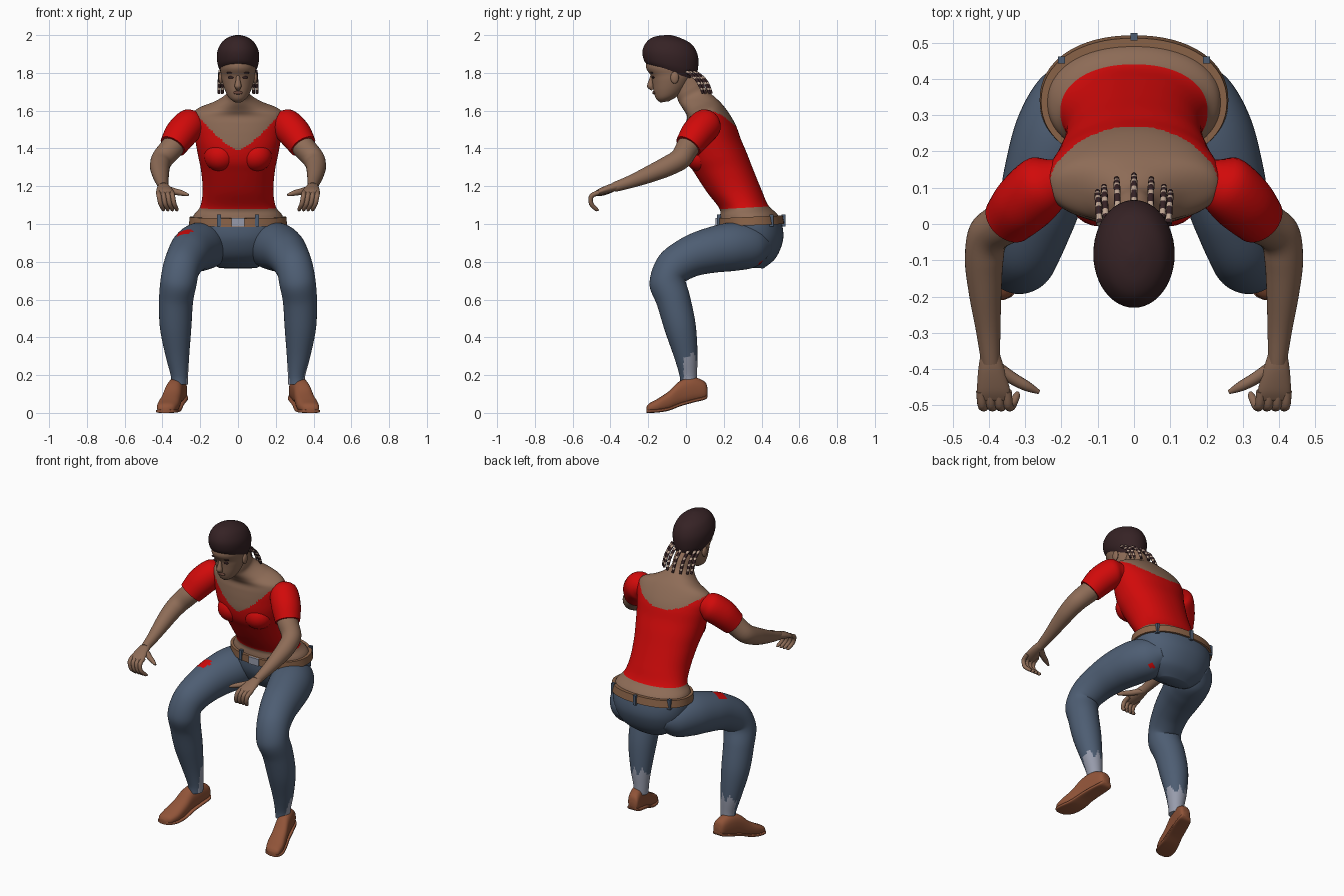
import bpy, bmesh, math
from mathutils import Vector as V


def material(name, r, g, b):
    m = bpy.data.materials.new(name)
    m.diffuse_color = (r, g, b, 1)
    return m


SKIN = material("brown skin", .27, .15, .095)
RED = material("red cloth", .64, .003, .003)
JEANS = material("blue denim", .075, .11, .17)
HAIR = material("dark hair", .036, .016, .018)
BELT = material("tan leather", .26, .127, .065)
SHOE = material("brown leather", .28, .088, .04)
GREY = material("pale grey", .31, .33, .41)
BEAD = material("pale bead", .52, .38, .29)
LIP = material("dark lip", .15, .065, .045)
X = V((1, 0, 0))


def finish(name, bm, mats, rule=None):
    bmesh.ops.recalc_face_normals(bm, faces=bm.faces)
    if rule:
        for f in bm.faces:
            f.material_index = rule(f.calc_center_median())
    me = bpy.data.meshes.new(name)
    bm.to_mesh(me)
    bm.free()
    for m in mats:
        me.materials.append(m)
    ob = bpy.data.objects.new(name, me)
    bpy.context.collection.objects.link(ob)
    bpy.ops.object.select_all(action='DESELECT')
    ob.select_set(True)
    bpy.context.view_layer.objects.active = ob
    bpy.ops.object.shade_smooth_by_angle(angle=math.radians(50))
    return ob


def loft(name, rings, mats, rule=None, steps=5, seg=32, power=1.0):
    """Smooth skin through rings of (centre, half axis, half axis)."""
    def spline(a, b, c, d, t):
        return .5 * (2 * b + (c - a) * t + (2 * a - 5 * b + 4 * c - d) * t * t
                     + (3 * b - a - 3 * c + d) * t ** 3)
    n = len(rings)
    dense = []
    for i in range(n - 1):
        q = [rings[max(0, min(n - 1, i + k))] for k in (-1, 0, 1, 2)]
        for s in range(steps):
            dense.append([spline(*(r[j] for r in q), s / steps) for j in range(3)])
    dense.append(rings[-1])

    def pw(v):
        return math.copysign(abs(v) ** power, v)
    bm = bmesh.new()
    rows = []
    for c, u, v in dense:
        angles = [2 * math.pi * k / seg for k in range(seg)]
        rows.append([bm.verts.new(c + u * pw(math.cos(a)) + v * pw(math.sin(a))) for a in angles])
    for a, b in zip(rows, rows[1:]):
        for k in range(seg):
            j = (k + 1) % seg
            bm.faces.new((a[k], a[j], b[j], b[k]))
    bm.faces.new(rows[0])
    bm.faces.new(rows[-1])
    return finish(name, bm, mats, rule)


def slices(data):
    """Body slices: front y, front z, back y, back z, half width."""
    out = []
    for yf, zf, yb, zb, rx in data:
        f, b = V((0, yf, zf)), V((0, yb, zb))
        out.append(((f + b) / 2, X * rx, (b - f) / 2))
    return out


def tube(name, pts, mats, side=1, **kw):
    """Round limb through (x, y, z, radius) points."""
    p = [V((side * a[0], a[1], a[2])) for a in pts]
    rings = []
    for i, a in enumerate(pts):
        t = (p[min(i + 1, len(p) - 1)] - p[max(i - 1, 0)]).normalized()
        v = t.cross(X).normalized()
        rings.append((p[i], v.cross(t) * a[3], v * a[3]))
    return loft(name, rings, mats, **kw)


def blob(name, loc, size, mat):
    bm = bmesh.new()
    bmesh.ops.create_uvsphere(bm, u_segments=24, v_segments=14, radius=1)
    for v in bm.verts:
        v.co = V(v.co[i] * size[i] + loc[i] for i in range(3))
    return finish(name, bm, [mat])


def box(name, loc, size, mat):
    bm = bmesh.new()
    bmesh.ops.create_cube(bm, size=1)
    for v in bm.verts:
        v.co = V(v.co[i] * size[i] + loc[i] for i in range(3))
    return finish(name, bm, [mat])


# Torso: jeans seat, bare waist, shirt with scooped neckline, shoulders, neck
def torso_rule(c):
    if c.z < 1.015:
        return 2
    if c.z < 1.08 + .06 * (c.y - .18):
        return 0
    if c.y < .12:
        neck = 1.385 + .55 * abs(c.x) + 1.6 * c.x ** 2
    else:
        neck = 1.51 + 1.7 * c.x ** 2
    return 0 if c.z > neck else 1


loft("torso", slices([
    (.32, .77, .41, .765, .10), (.23, .83, .475, .82, .19), (.18, .91, .513, .91, .235),
    (.17, .985, .51, .99, .248), (.18, 1.04, .485, 1.05, .235), (.175, 1.085, .435, 1.10, .20),
    (.11, 1.17, .40, 1.18, .187), (.045, 1.27, .355, 1.29, .195), (.01, 1.33, .32, 1.38, .21),
    (-.005, 1.40, .29, 1.45, .223), (-.005, 1.47, .265, 1.52, .235), (0, 1.53, .235, 1.575, .243),
    (.005, 1.57, .195, 1.63, .225), (-.01, 1.60, .155, 1.67, .13), (-.035, 1.64, .11, 1.71, .066),
    (-.05, 1.68, .085, 1.755, .058), (-.06, 1.75, .05, 1.80, .055)]),
    [SKIN, RED, JEANS], torso_rule, steps=9, seg=112, power=.92)

# Belt, buckle and belt loops
loft("belt", slices([(.163, .985, .52, 1.0, .26), (.163, 1.03, .512, 1.045, .256)]),
     [BELT], steps=1, seg=64, power=.92)
box("buckle", (0, .162, 1.008), (.07, .012, .045), GREY)
for x, y in ((-.1, .175), (.1, .175), (0, .516), (-.2, .452), (.2, .452)):
    box("belt_loop", (x, y, 1.018), (.02, .02, .062), JEANS)

# Face, hair and features
loft("face", slices([
    (-.135, 1.643, -.09, 1.65, .02), (-.158, 1.662, -.04, 1.68, .05), (-.171, 1.70, 0, 1.72, .07),
    (-.178, 1.75, .03, 1.77, .085), (-.186, 1.785, .04, 1.80, .09), (-.212, 1.83, .045, 1.83, .095),
    (-.20, 1.89, .03, 1.88, .085)]), [SKIN], seg=40)
loft("hair", slices([
    (-.195, 1.835, .045, 1.765, .088), (-.222, 1.865, .063, 1.82, .107), (-.23, 1.92, .063, 1.89, .111),
    (-.205, 1.968, .032, 1.95, .088), (-.165, 1.992, -.03, 1.985, .05), (-.11, 2.0, -.08, 2.0, .012)]),
    [HAIR], seg=48)
tube("nose", [(0, -.178, 1.79, .008), (0, -.185, 1.76, .012), (0, -.188, 1.73, .018),
              (0, -.175, 1.712, .01)], [SKIN], seg=16)
blob("lips", (0, -.169, 1.695), (.026, .009, .009), LIP)


# Limbs and other mirrored parts
def leg_rule(c):
    if (c - V((-.28, .07, .94))).length < .045 or (c - V((.2, .40, .79))).length < .022:
        return 1
    ragged = .30 + .025 * math.sin(c.x * 140)
    if c.z < ragged and c.y > -.012 and not (c.x < -.33 and c.y < .02):
        return 2
    return 0


for s in (-1, 1):
    tube("leg", [
        (.13, .44, .89, .05), (.155, .36, .885, .112), (.20, .25, .88, .128), (.24, .13, .86, .12),
        (.27, .02, .825, .108), (.30, -.07, .765, .098), (.315, -.097, .69, .096), (.328, -.065, .59, .09),
        (.33, -.03, .45, .083), (.32, 0, .30, .062), (.31, .012, .20, .046), (.31, .013, .15, .044)],
        [JEANS, RED, GREY], s, rule=leg_rule, steps=8, seg=48)

    # Shoe slices run heel to toe; the heel is lifted and toes turn out
    shoe = [(.115, .085, .125, .02), (.10, .07, .165, .036), (.04, .055, .188, .043), (-.03, .035, .17, .046),
            (-.09, .012, .115, .052), (-.15, .002, .075, .056), (-.195, 0, .05, .045), (-.21, 0, .03, .02)]

    def shoe_rings(grow, thick=None):
        out = []
        for y, lo, hi, w in shoe:
            hi = lo + thick if thick else hi
            out.append((V((s * (.305 + (.1 - y) * .26), y, (lo + hi) / 2)),
                        X * (w + grow), V((0, 0, (hi - lo) / 2))))
        return out
    loft("shoe", shoe_rings(0), [SHOE], power=.8)
    loft("shoe_sole", shoe_rings(.005, .018), [SHOE], power=.45)

    blob("bust", (s * .093, .078, 1.36), (.088, .085, .082), RED)
    tube("sleeve", [(.20, .12, 1.53, .06), (.245, .11, 1.53, .083), (.30, .06, 1.48, .086),
                    (.345, .012, 1.412, .073)], [RED], s)
    tube("arm", [(.28, .08, 1.50, .06), (.345, .012, 1.41, .062), (.40, -.03, 1.345, .058),
                 (.413, -.10, 1.305, .053), (.41, -.19, 1.265, .045), (.402, -.29, 1.225, .034),
                 (.395, -.38, 1.195, .026)], [SKIN], s)

    # Hand with curled fingers and thumb
    palm = [(.396, -.36, 1.20, .027, .024), (.392, -.41, 1.187, .038, .025),
            (.386, -.465, 1.168, .046, .02), (.384, -.49, 1.157, .04, .012)]
    loft("palm", [(V((s * x, y, z)), X * w, V((0, h * .35, h))) for x, y, z, w, h in palm], [SKIN])
    for x in (.422, .398, .374, .350):
        tube("finger", [(x, -.46, 1.168, .013), (x - .004, -.5, 1.148, .013), (x - .012, -.502, 1.108, .012),
                        (x - .026, -.475, 1.078, .010), (x - .03, -.463, 1.072, .004)], [SKIN], s, seg=12)
    tube("thumb", [(.385, -.39, 1.187, .018), (.335, -.425, 1.172, .017), (.295, -.447, 1.163, .014),
                   (.262, -.463, 1.153, .006)], [SKIN], s, seg=12)

    blob("ear", (s * .091, -.06, 1.775), (.012, .022, .032), SKIN)
    blob("eye", (s * .036, -.173, 1.776), (.018, .007, .007), HAIR)
    blob("eyebrow", (s * .038, -.181, 1.801), (.024, .008, .005), HAIR)

# Beaded braids hanging behind the head
for x in (-.095, -.078, -.045, 0, .045, .078, .095):
    y = .065 - 5 * x * x
    tube("braid", [(x, y - .02, 1.81, .009), (x * 1.03, y + .03, 1.77, .009),
                   (x * 1.05, y + .055, 1.73, .009), (x * 1.06, y + .07, 1.69, .007)],
         [HAIR, BEAD], seg=10, steps=8, rule=lambda c: 1 if int(c.z * 100) % 3 == 0 else 0)
